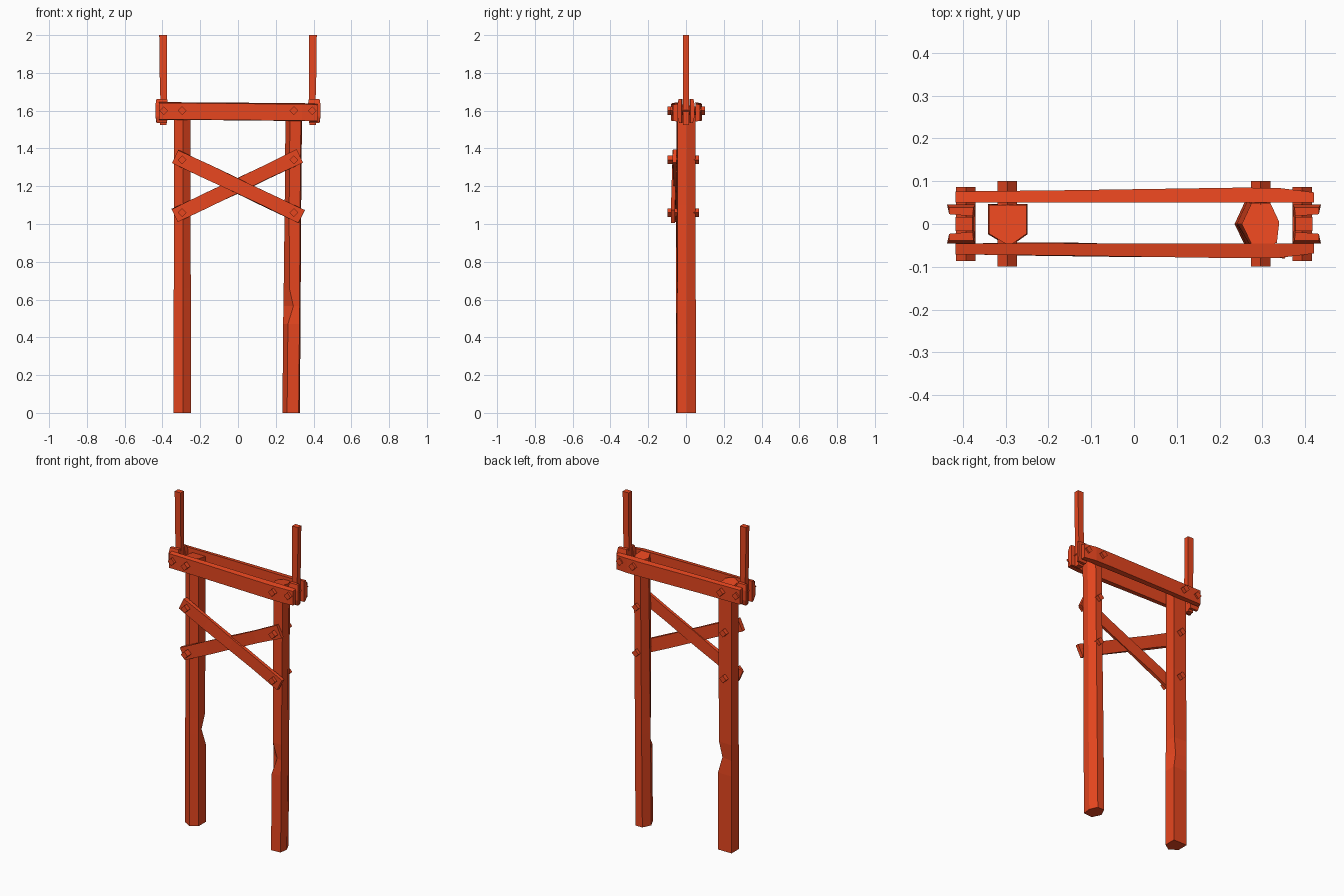
import bpy, bmesh, math, random
from mathutils import Vector

random.seed(4)
if "Cube" in bpy.data.objects:
    bpy.data.objects.remove(bpy.data.objects["Cube"], do_unlink=True)

# One paint for all the timber
paint = bpy.data.materials.new("red_orange_wood")
paint.use_nodes = True
colour = (0.82, 0.063, 0.014, 1)
paint.diffuse_color = colour
paint.node_tree.nodes["Principled BSDF"].inputs["Base Color"].default_value = colour


def loft(name, rings):
    """Skin a closed solid through a list of matching point rings."""
    bm = bmesh.new()
    loops = [[bm.verts.new(p) for p in ring] for ring in rings]
    n = len(loops[0])
    for a, b in zip(loops, loops[1:]):
        for i in range(n):
            j = (i + 1) % n
            bm.faces.new((a[i], a[j], b[j], b[i]))
    bm.faces.new(loops[0][::-1])
    bm.faces.new(loops[-1])
    bmesh.ops.recalc_face_normals(bm, faces=bm.faces)
    mesh = bpy.data.meshes.new(name)
    bm.to_mesh(mesh)
    bm.free()
    mesh.materials.append(paint)
    obj = bpy.data.objects.new(name, mesh)
    bpy.context.collection.objects.link(obj)
    return obj


def plank(name, start, end, wide, thick, cuts, rough):
    """Rough-sawn board between two points, its thickness lying along y."""
    start, end = Vector(start), Vector(end)
    across_y = Vector((0, 1, 0))
    across = (end - start).normalized().cross(across_y)
    rings = []
    for k in range(cuts + 1):
        centre = start.lerp(end, k / cuts)
        ring = []
        for u, v in ((-1, -1), (1, -1), (1, 1), (-1, 1)):
            wobble = Vector([random.uniform(-rough, rough) for _ in range(3)])
            ring.append(centre + across * u * wide / 2 + across_y * v * thick / 2 + wobble)
        rings.append(ring)
    return loft(name, rings)


def bolt(name, x, z, y0, y1, r=0.023):
    """Square peg set on its corner, running front to back."""
    turns = [i * math.pi / 2 for i in range(4)]
    return loft(name, [[(x + r * math.cos(t), y, z + r * math.sin(t)) for t in turns]
                       for y in (y0, y1)])


def post(name, x, lean, section, chip):
    """Hewn trunk; the first corner of its section has a chip knocked out."""
    rings = []
    for z, size, depth in ((0, 1, 0), (0.47, 1, 0), (0.565, 1, 1), (0.66, 0.98, 0.2),
                           (1.1, 0.95, 0), (1.63, 0.95, 0)):
        ring = []
        for i, (px, py) in enumerate(section):
            cut = depth if i == 0 else 0
            top = -0.15 * py if z > 1.5 else 0
            ring.append((x + lean * z + px * size + chip[0] * cut,
                         py * size + chip[1] * cut, z + top))
        rings.append(ring)
    return loft(name, rings)


# Main posts
post("right_post", -0.295, 0.0,
     ((0.046, 0.047), (0.046, -0.024), (0.004, -0.054), (-0.046, -0.024), (-0.046, 0.047)),
     (-0.022, -0.012))
post("left_post", 0.281, 0.009,
     ((-0.021, -0.052), (0.04, -0.047), (0.046, 0.005), (0.024, 0.052),
      (-0.022, 0.052), (-0.046, 0.0)),
     (0.028, 0.012))

# Pair of crossbeams clamping the posts
for name, side, base in (("front_beam", -1, 0.045), ("back_beam", 1, 0.050)):
    rings = []
    for x, low, high, depth in ((-0.417, 1.551, 1.645, 0.026), (-0.15, 1.550, 1.644, 0.029),
                                (0.25, 1.546, 1.640, 0.035), (0.34, 1.545, 1.640, 0.034),
                                (0.42, 1.543, 1.636, 0.024)):
        near, far = side * base, side * (base + depth)
        rings.append([(x, near, low), (x, far, low + 0.002),
                      (x, far, high - 0.005), (x, near, high)])
    loft(name, rings)

# Crossed braces on the front
plank("falling_brace", (-0.332, -0.060, 1.357), (0.337, -0.069, 1.04), 0.075, 0.022, 4, 0.002)
plank("rising_brace", (-0.335, -0.052, 1.045), (0.327, -0.060, 1.36), 0.075, 0.018, 4, 0.002)

# Slim uprights, their cleats and all the bolts
for word, s in (("right", -1), ("left", 1)):
    rings = []
    for z, dx, w in ((1.525, 0.396, 0.017), (1.66, 0.393, 0.018),
                     (1.8, 0.396, 0.019), (2.0, 0.397, 0.020)):
        rings.append([(s * dx + u * w, v * 0.016, z)
                      for u, v in ((-1, -1), (1, -1), (1, 1), (-1, 1))])
    loft(word + "_upright", rings)

    for place, v in (("front", -1), ("back", 1)):
        rings = []
        for z, inset in ((1.535, 0.014), (1.57, 0), (1.63, 0), (1.662, 0.010)):
            outer = v * (0.046 - inset * 0.7)
            rings.append([(s * (0.372 + inset / 2), v * 0.018, z), (s * 0.432, v * 0.023, z),
                          (s * (0.437 - inset / 2), outer, z), (s * (0.370 + inset / 2), outer, z)])
        loft(f"{word}_{place}_cleat", rings)

    bolt(word + "_upright_bolt", s * 0.393, 1.6, -0.086, 0.086)
    bolt(word + "_beam_bolt", s * 0.296, 1.6, -0.099, 0.1)
    for level, z in (("upper", 1.34), ("lower", 1.06)):
        bolt(f"{word}_{level}_brace_bolt", s * 0.296, z, -0.098, 0.069)
